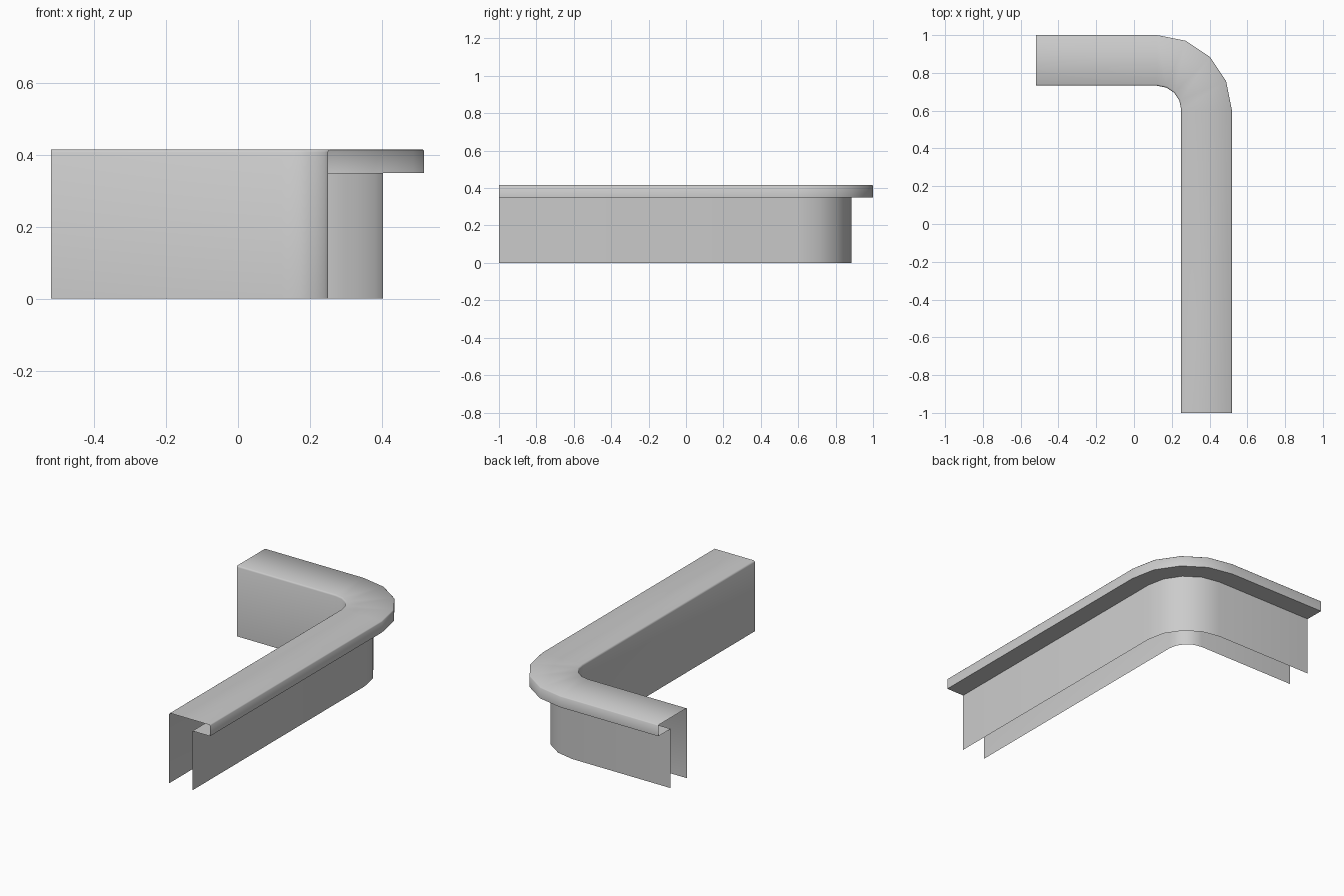
import bpy, bmesh, math

if "Cube" in bpy.data.objects:
    bpy.data.objects.remove(bpy.data.objects["Cube"])

CX, CY = 0.122, 0.604      # centre of the rounded corner
STEPS = 4                  # corner segments


def path_point(i, r):
    """Position on the L-shaped path, offset r outward from the corner centre."""
    if i == 0:
        return CX + r, -1.0
    if i == STEPS + 2:
        return -0.52, CY + r
    a = math.radians(90 * (i - 1) / STEPS)
    return CX + r * math.cos(a), CY + r * math.sin(a)


def sweep(name, profile):
    """Sweep an open (offset, z) profile along the L path."""
    bm = bmesh.new()
    rows = []
    for i in range(STEPS + 3):
        rows.append([bm.verts.new((*path_point(i, r), z)) for r, z in profile])
    for a, b in zip(rows, rows[1:]):
        for j in range(len(profile) - 1):
            bm.faces.new((a[j], a[j + 1], b[j + 1], b[j]))
    mesh = bpy.data.meshes.new(name)
    bm.to_mesh(mesh)
    bm.free()
    obj = bpy.data.objects.new(name, mesh)
    bpy.context.collection.objects.link(obj)
    bpy.ops.object.select_all(action='DESELECT')
    obj.select_set(True)
    bpy.context.view_layer.objects.active = obj
    bpy.ops.object.shade_smooth_by_angle(angle=math.radians(50))
    return obj


# Inner panel, softened worktop edges, overhanging lip and its underside
sweep("counter_top_and_inner_panel", [
    (0.128, 0.0), (0.128, 0.407), (0.131, 0.413), (0.136, 0.416),
    (0.391, 0.416), (0.396, 0.411), (0.396, 0.35), (0.281, 0.35)])

# Outer panel, set back below the overhang
sweep("outer_panel", [(0.281, 0.35), (0.281, 0.0)])
